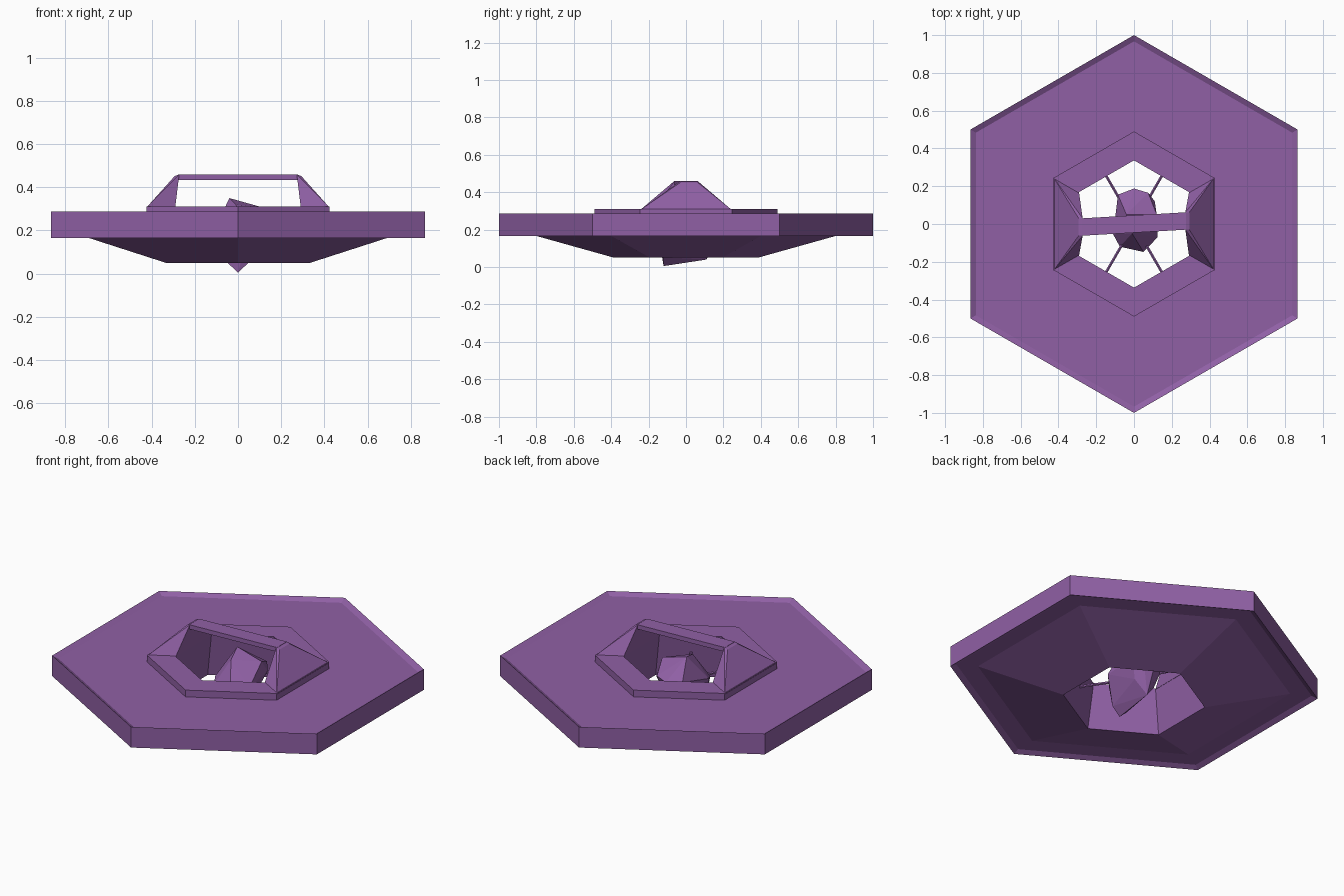
import bpy, bmesh, math
from mathutils import Vector

if "Cube" in bpy.data.objects:
    bpy.data.objects.remove(bpy.data.objects["Cube"])

purple = bpy.data.materials.new("purple")
purple.diffuse_color = (0.279, 0.117, 0.376, 1)
purple.use_nodes = True
purple.node_tree.nodes["Principled BSDF"].inputs["Base Color"].default_value = purple.diffuse_color


def finish(name, bm):
    bmesh.ops.recalc_face_normals(bm, faces=bm.faces[:])
    me = bpy.data.meshes.new(name)
    bm.to_mesh(me)
    bm.free()
    me.materials.append(purple)
    ob = bpy.data.objects.new(name, me)
    bpy.context.collection.objects.link(ob)
    return ob


def hex_lathe(name, profile):
    """Closed (radius, z) profile swept round six corners."""
    bm = bmesh.new()
    rings = []
    for k in range(6):
        a = math.pi / 2 + k * math.pi / 3
        rings.append([bm.verts.new((r * math.cos(a), r * math.sin(a), z)) for r, z in profile])
    n = len(profile)
    for k in range(6):
        p, q = rings[k], rings[(k + 1) % 6]
        for i in range(n):
            j = (i + 1) % n
            bm.faces.new((p[i], p[j], q[j], q[i]))
    return finish(name, bm)


def hull(name, points):
    bm = bmesh.new()
    vs = [bm.verts.new(p) for p in points]
    res = bmesh.ops.convex_hull(bm, input=vs)
    junk = [g for g in res["geom_interior"] + res["geom_unused"] if isinstance(g, bmesh.types.BMVert)]
    bmesh.ops.delete(bm, geom=list(set(junk)), context='VERTS')
    bmesh.ops.dissolve_limit(bm, angle_limit=0.02, verts=bm.verts[:], edges=bm.edges[:])
    return finish(name, bm)


def rod(name, a, b, radius):
    a, b = Vector(a), Vector(b)
    bm = bmesh.new()
    bmesh.ops.create_cone(bm, cap_ends=True, segments=6, radius1=radius, radius2=radius, depth=(b - a).length)
    rot = (b - a).to_track_quat('Z', 'Y').to_matrix().to_4x4()
    bm.transform(rot)
    bmesh.ops.translate(bm, verts=bm.verts[:], vec=(a + b) / 2)
    return finish(name, bm)


# Hexagonal body: raised outer lip, deck, hub collar, open centre, sloped belly
hex_lathe("body", [(1, .165), (1, .287), (.967, .27), (.49, .27), (.49, .31), (.337, .31),
                   (.385, .05), (.85, .18), (.967, .18)])

# Arch over the opening: two tapering pillars and a slightly skewed bar
for s, side in ((-1, "left"), (1, "right")):
    skew = s * .016
    hull(side + "_pillar",
         [(s * x, y, z) for x, y, z in
          [(.425, .245, .305), (.425, -.245, .305), (.291, .168, .305), (.291, -.168, .305),
           (.293, .046 + skew, .452), (.293, -.046 + skew, .452),
           (.272, .046 + skew, .46), (.272, -.046 + skew, .46),
           (.275, .046 + skew, .434), (.275, -.046 + skew, .434)]])
hull("arch_bar", [(s * .276, y + s * .016, z) for s in (-1, 1) for y in (-.046, .046) for z in (.434, .46)])

# Suspended crystal with a keel-like lower ridge
hull("crystal", [(-.04, .05, .35), (.12, .05, .305), (-.01, -.05, .32),
                 (-.085, .155, .25), (0, .188, .24), (.075, .165, .25), (.11, .12, .22),
                 (-.11, -.055, .2), (-.075, -.12, .18), (.05, -.148, .18), (.125, -.07, .2),
                 (-.07, .08, .12), (.07, .09, .12), (-.05, -.12, .052), (.05, -.12, .052),
                 (0, -.12, .005), (0, .11, .04)])

# Four thin struts to the middles of the opening's walls
for sx in (-1, 1):
    for sy in (-1, 1):
        rod("strut", (sx * .03, sy * .052, .19), (sx * .155, sy * .268, .2), .008)
